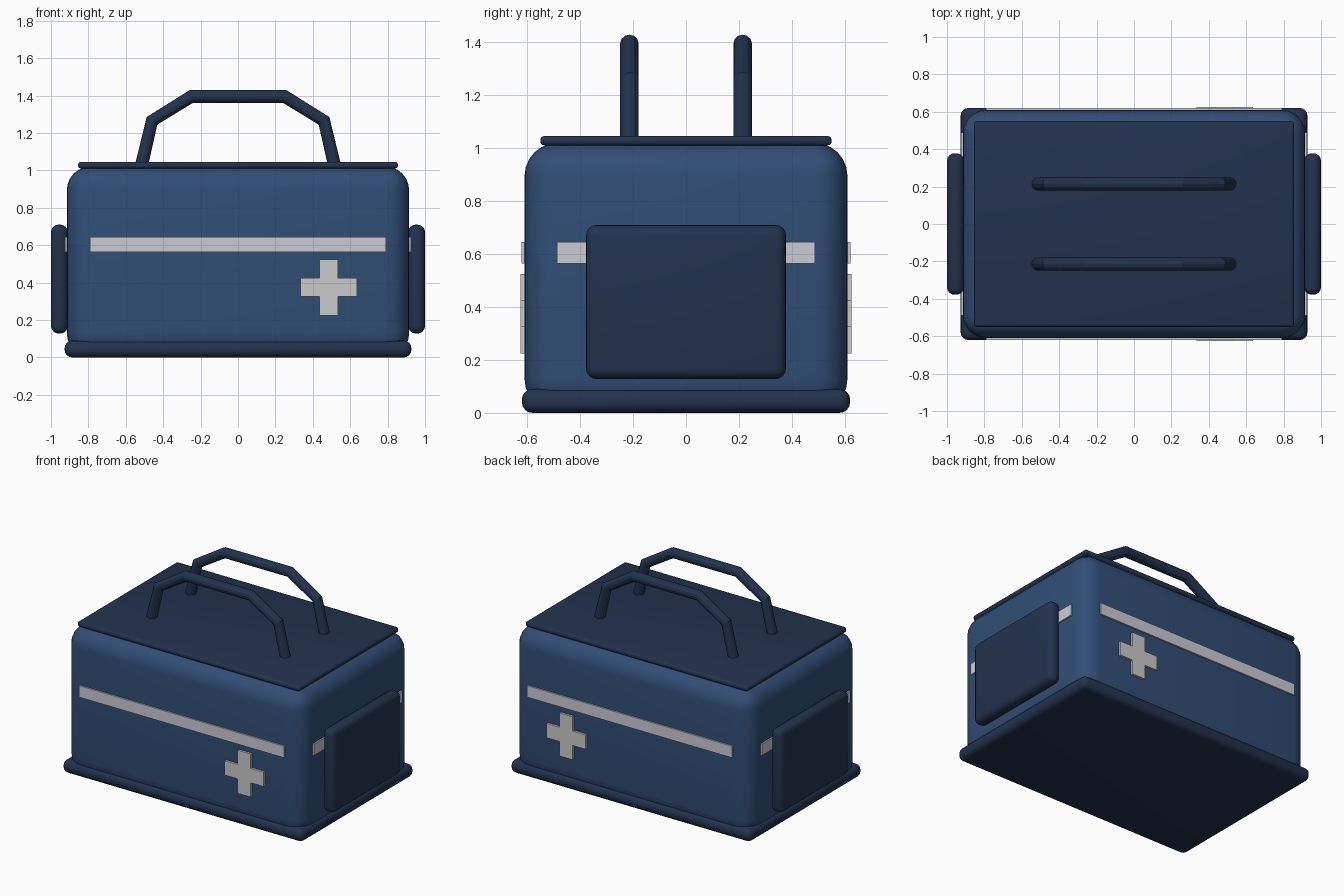
import bpy, math

if "Cube" in bpy.data.objects:
    bpy.data.objects.remove(bpy.data.objects["Cube"])


def material(name, rgb):
    m = bpy.data.materials.new(name)
    m.diffuse_color = (*rgb, 1)
    m.use_nodes = True
    m.node_tree.nodes["Principled BSDF"].inputs["Base Color"].default_value = m.diffuse_color
    return m


BLUE = material("blue_fabric", (0.03, 0.075, 0.18))
NAVY = material("navy_trim", (0.016, 0.032, 0.075))
SILVER = material("reflective_tape", (0.6, 0.6, 0.66))
GREY = material("cross_grey", (0.52, 0.52, 0.52))


def box(name, lo, hi, mat, bevel=0, segments=4):
    """Box between two corners, optionally with rounded edges."""
    bpy.ops.mesh.primitive_cube_add(size=1, location=[(a + b) / 2 for a, b in zip(lo, hi)])
    ob = bpy.context.object
    ob.name = name
    ob.scale = [b - a for a, b in zip(lo, hi)]
    bpy.ops.object.transform_apply(location=False, rotation=False, scale=True)
    ob.data.materials.append(mat)
    if bevel:
        mod = ob.modifiers.new("round", 'BEVEL')
        mod.width = bevel
        mod.segments = segments
        bpy.ops.object.modifier_apply(modifier="round")
        bpy.ops.object.shade_smooth_by_angle(angle=math.radians(35))
    return ob


# Bag body, base and lid
box("body", (-0.915, -0.61, 0.004), (0.915, 0.61, 1.02), BLUE, 0.125, 6)
box("base", (-0.927, -0.62, 0), (0.927, 0.62, 0.09), NAVY, 0.04)
box("lid_panel", (-0.855, -0.55, 1.01), (0.855, 0.55, 1.046), NAVY, 0.015, 3)

# Front and back: tape stripe, cross and carrying handle
for side, s in (("front", -1), ("back", 1)):
    def y_range(inner, outer):
        return sorted((s * inner, s * outer))

    y0, y1 = y_range(0.6, 0.621)
    box(side + "_stripe", (-0.79, y0, 0.565), (0.79, y1, 0.645), SILVER)
    y0, y1 = y_range(0.6, 0.625)
    cross = box(side + "_cross", (0.435, y0, 0.225), (0.535, y1, 0.525), GREY)
    for arm, x in (("left", 0.335), ("right", 0.535)):
        box(f"{side}_cross_{arm}_arm", (x, y0, 0.325), (x + 0.1, y1, 0.425), GREY)

    curve = bpy.data.curves.new(side + "_handle", 'CURVE')
    curve.dimensions = '3D'
    curve.bevel_depth = 0.035
    curve.bevel_resolution = 4
    curve.use_fill_caps = True
    half = [(0.522, 1.0), (0.46, 1.265), (0.25, 1.395)]
    path = [(-x, z) for x, z in half] + half[::-1]
    spline = curve.splines.new('POLY')
    spline.points.add(len(path) - 1)
    for p, (x, z) in zip(spline.points, path):
        p.co = (x, s * 0.214, z, 1)
    curve.materials.append(NAVY)
    handle = bpy.data.objects.new(side + "_handle", curve)
    bpy.context.collection.objects.link(handle)
    bpy.ops.object.select_all(action='DESELECT')
    handle.select_set(True)
    bpy.context.view_layer.objects.active = handle
    bpy.ops.object.convert(target='MESH')
    bpy.ops.object.shade_smooth_by_angle(angle=math.radians(28))

# Left and right: tape stripe and pocket
for side, s in (("left", -1), ("right", 1)):
    x0, x1 = sorted((s * 0.905, s * 0.925))
    box(side + "_stripe", (x0, -0.488, 0.565), (x1, 0.488, 0.645), SILVER)
    x0, x1 = sorted((s * 0.91, s * 1.0))
    box(side + "_pocket", (x0, -0.378, 0.128), (x1, 0.378, 0.71), NAVY, 0.04)
